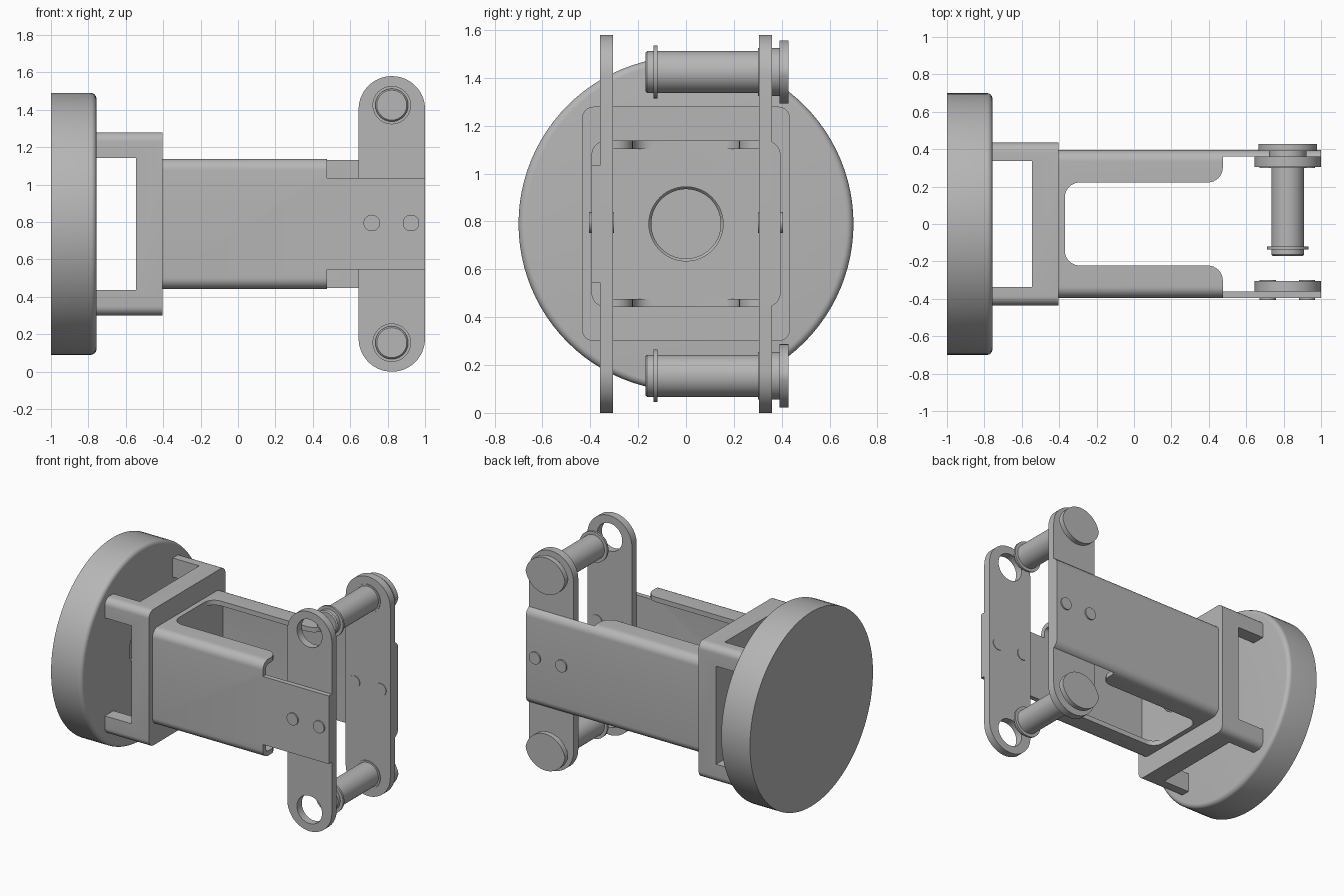
import bpy, bmesh, math
from mathutils import Vector

cube = bpy.data.objects.get("Cube")
if cube:
    bpy.data.objects.remove(cube, do_unlink=True)

grey = bpy.data.materials.new("plain_grey")
grey.use_nodes = True
grey.diffuse_color = (0.47, 0.47, 0.47, 1)
grey.node_tree.nodes["Principled BSDF"].inputs["Base Color"].default_value = (0.47, 0.47, 0.47, 1)

MID = 0.79       # height of the main axis
PIN_X = 0.822    # centre line of the link plates
PIN_Z = 0.635    # pin distance from the main axis


def place(axis, t, a, b):
    return {"x": (t, a, b), "y": (a, t, b), "z": (a, b, t)}[axis]


def finish(name, bm):
    bmesh.ops.remove_doubles(bm, verts=bm.verts, dist=1e-5)
    bmesh.ops.recalc_face_normals(bm, faces=bm.faces)
    mesh = bpy.data.meshes.new(name)
    bm.to_mesh(mesh)
    bm.free()
    mesh.materials.append(grey)
    obj = bpy.data.objects.new(name, mesh)
    bpy.context.collection.objects.link(obj)
    return obj


def rounded(corners, steps=8):
    """Outline from (a, b, radius) corners, each replaced by a tangent arc."""
    out = []
    for i, (a, b, r) in enumerate(corners):
        p = Vector((a, b))
        if r == 0:
            out.append(p)
            continue
        u = (Vector(corners[i - 1][:2]) - p).normalized()
        v = (Vector(corners[(i + 1) % len(corners)][:2]) - p).normalized()
        half = u.angle(v) / 2
        centre = p + (u + v).normalized() * r / math.sin(half)
        start = p + u * r / math.tan(half) - centre
        end = p + v * r / math.tan(half) - centre
        sweep = start.angle(end)
        for k in range(steps + 1):
            f = k / steps
            out.append(centre + (start * math.sin((1 - f) * sweep)
                                 + end * math.sin(f * sweep)) / math.sin(sweep))
    return out


def rect(a0, a1, b0, b1, r=0):
    return rounded([(a0, b0, r), (a1, b0, r), (a1, b1, r), (a0, b1, r)])


def prism(name, outline, axis, lo, hi):
    bm = bmesh.new()
    low = [bm.verts.new(place(axis, lo, *p)) for p in outline]
    high = [bm.verts.new(place(axis, hi, *p)) for p in outline]
    bm.faces.new(low)
    bm.faces.new(high)
    n = len(low)
    for i in range(n):
        j = (i + 1) % n
        bm.faces.new((low[i], low[j], high[j], high[i]))
    return finish(name, bm)


def lathe(name, profile, axis, ca, cb, sides=48):
    """Revolve (position, radius) pairs around an axis through (ca, cb)."""
    bm = bmesh.new()
    rings = []
    for t, r in profile:
        count = sides if r else 1
        rings.append([bm.verts.new(place(axis, t, ca + r * math.cos(math.tau * k / sides),
                                         cb + r * math.sin(math.tau * k / sides)))
                      for k in range(count)])
    for p, q in zip(rings, rings[1:]):
        for k in range(sides):
            m = (k + 1) % sides
            quad = [p[k % len(p)], p[m % len(p)], q[m % len(q)], q[k % len(q)]]
            bm.faces.new(list(dict.fromkeys(quad)))
    return finish(name, bm)


def rod(name, axis, lo, hi, r, ca, cb):
    return lathe(name, [(lo, 0), (lo, r), (hi, r), (hi, 0)], axis, ca, cb)


def cut(obj, *cutters):
    for c in cutters:
        c.hide_render = True
        mod = obj.modifiers.new("cut", "BOOLEAN")
        mod.operation = "DIFFERENCE"
        mod.solver = "EXACT"
        mod.object = c
        bpy.context.view_layer.objects.active = obj
        bpy.ops.object.modifier_apply(modifier=mod.name)
        bpy.data.objects.remove(c, do_unlink=True)


parts = []

# Round base disc with softened front rim and blind centre bore
rim = [(-0.787 + 0.03 * math.sin(k * math.pi / 12), 0.67 + 0.03 * math.cos(k * math.pi / 12))
       for k in range(7)]
parts.append(lathe("base_disc", [(-1, 0), (-1, 0.7)] + rim +
                   [(-0.757, 0.155), (-0.77, 0.145), (-0.87, 0.145), (-0.87, 0)],
                   "x", 0, MID, 96))

# Mounting frame: front plate on four corner posts
frame = prism("mount_frame", rect(-0.435, 0.435, MID - 0.49, MID + 0.49, 0.05), "x", -0.757, -0.405)
cut(frame,
    prism("side_window", rect(-0.9, -0.545, MID - 0.353, MID + 0.353), "y", -1, 1),
    prism("top_window", rect(-0.9, -0.545, -0.337, 0.337), "z", -1, 2),
    rod("frame_bore", "x", -0.9, 0, 0.155, 0, MID))
parts.append(frame)

# Folded channel bracket with open end
bracket = prism("channel_bracket", rect(-0.395, 0.395, MID - 0.348, MID + 0.348, 0.06),
                "x", -0.405, 1)
opening = rounded([(-0.37, -0.222, 0.08), (0.475, -0.222, 0.08), (0.475, -0.36, 0),
                   (1.2, -0.36, 0), (1.2, 0.36, 0), (0.475, 0.36, 0),
                   (0.475, 0.222, 0.08), (-0.37, 0.222, 0.08)])
cut(bracket,
    prism("inside", rect(-0.36, 0.36, MID - 0.313, MID + 0.313, 0.025), "x", -0.37, 1.3),
    prism("flange_opening", opening, "z", -1, 2),
    rod("web_bore", "x", -0.9, 0, 0.155, 0, MID))
for s in (-1, 1):
    edges = sorted((MID + s * 0.245, MID + s * 0.6))
    cut(bracket, prism("front_notch", rect(0.475, 1.2, *edges), "y", -0.6, -0.3))
parts.append(bracket)

# Link plates, rivets
for side, s in (("front", -1), ("back", 1)):
    lo, hi = sorted((s * 0.305, s * 0.36))
    link = prism(side + "_link", rounded(
        [(0.645, 0, 0.1769), (1, 0, 0.1769), (1, 2 * MID, 0.1769), (0.645, 2 * MID, 0.1769)], 16),
        "y", lo, hi)
    cut(link, *[rod("pin_hole", "y", -1, 1, 0.1, PIN_X, MID + d * PIN_Z) for d in (-1, 1)])
    parts.append(link)
    for i, x in enumerate((0.715, 0.925)):
        lo, hi = sorted((s * 0.3, s * 0.405))
        parts.append(rod(f"{side}_rivet_{i + 1}", "y", lo, hi, 0.044, x, MID + 0.005))

# Pins with neck, retaining ring and two-arc head
for label, d in (("lower", -1), ("upper", 1)):
    z = MID + d * PIN_Z
    parts.append(lathe(label + "_pin", [(-0.17, 0), (-0.17, 0.08), (-0.162, 0.088), (0.3, 0.088),
                                        (0.3, 0.1), (0.395, 0.1), (0.395, 0)], "y", PIN_X, z))
    parts.append(rod(label + "_retaining_ring", "y", -0.135, -0.12, 0.11, PIN_X, z))
    arc, drop = 0.159, 0.027
    tip = math.asin(drop / arc)
    head = []
    for s in (1, -1):
        for k in range(25):
            a = tip + (math.pi - 2 * tip) * k / 24
            if k < 24:
                head.append((PIN_X + s * arc * math.cos(a), z + s * (arc * math.sin(a) - drop)))
    parts.append(prism(label + "_pin_head", head, "y", 0.39, 0.428))

# Smooth curved walls, keep hard edges
bpy.ops.object.select_all(action="DESELECT")
for obj in parts:
    obj.select_set(True)
bpy.context.view_layer.objects.active = parts[0]
bpy.ops.object.shade_smooth_by_angle(angle=math.radians(30))
